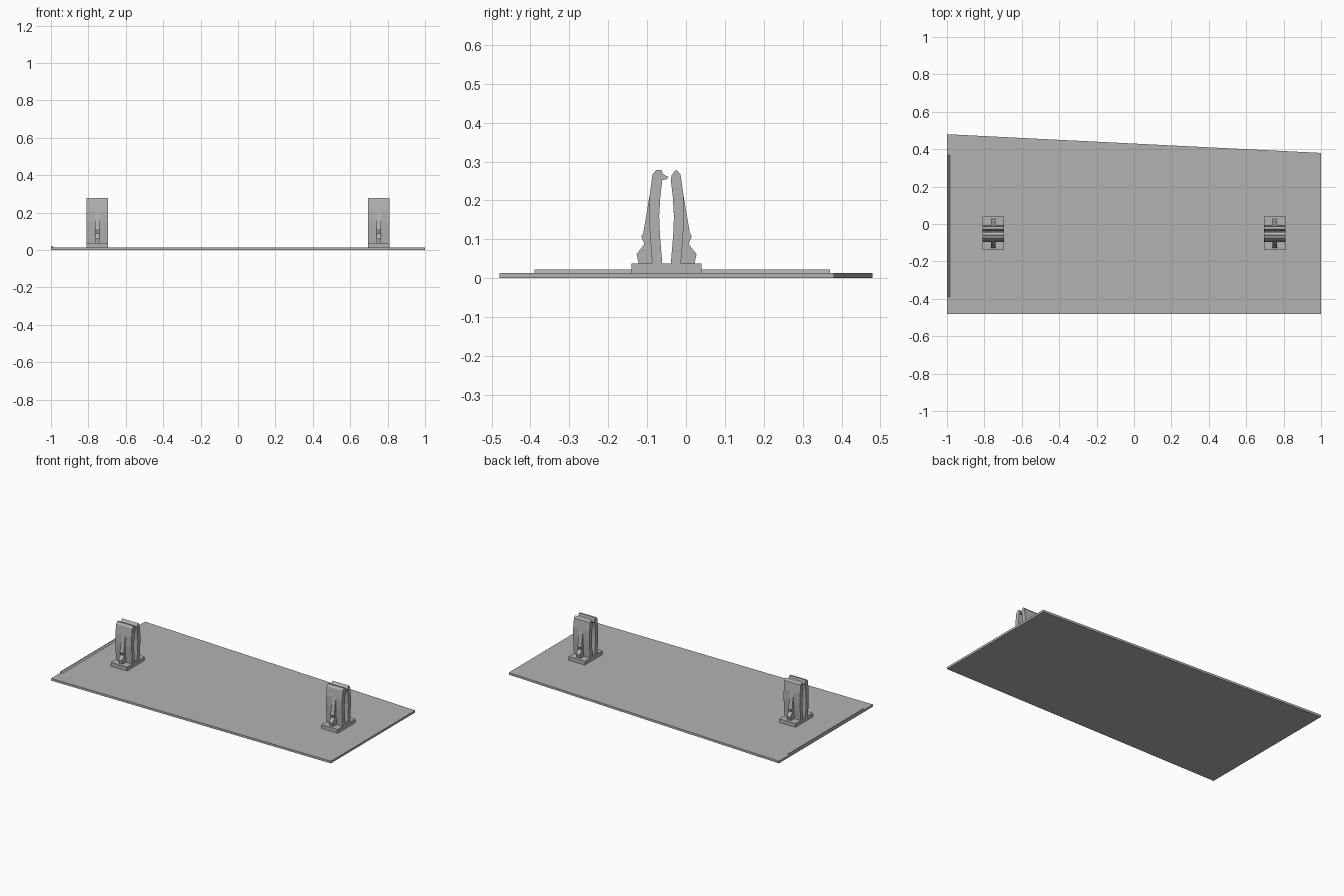
import bpy
import bmesh

cube = bpy.data.objects.get("Cube")
if cube:
    bpy.data.objects.remove(cube, do_unlink=True)

grey = bpy.data.materials.new("plain grey")
grey.use_nodes = True
colour = (0.45, 0.45, 0.45, 1)
grey.diffuse_color = colour
grey.node_tree.nodes["Principled BSDF"].inputs["Base Color"].default_value = colour


def extrude(name, profile, axis, start, end):
    """Extrude a flat profile along axis 'x' (y, z points), 'y' (x, z) or 'z' (x, y)."""
    place = {"x": lambda p: (start, *p),
             "y": lambda p: (p[0], start, p[1]),
             "z": lambda p: (*p, start)}[axis]
    offset = [(end - start) if a == axis else 0 for a in "xyz"]
    bm = bmesh.new()
    face = bm.faces.new([bm.verts.new(place(p)) for p in profile])
    grown = bmesh.ops.extrude_face_region(bm, geom=[face])
    moved = [v for v in grown["geom"] if isinstance(v, bmesh.types.BMVert)]
    bmesh.ops.translate(bm, verts=moved, vec=offset)
    bmesh.ops.recalc_face_normals(bm, faces=bm.faces[:])
    mesh = bpy.data.meshes.new(name)
    bm.to_mesh(mesh)
    bm.free()
    mesh.materials.append(grey)
    obj = bpy.data.objects.new(name, mesh)
    bpy.context.collection.objects.link(obj)
    return obj


# Thin cover plate with a slanted back edge
TOP = 0.014
extrude("cover_plate", [(-1, -0.48), (1, -0.48), (1, 0.38), (-1, 0.48)], "z", 0, TOP)

# Low sloping lip along the right edge
extrude("edge_lip", [(-1, TOP - 0.004), (-0.985, TOP - 0.004), (-0.985, TOP),
                     (-0.994, 0.022), (-1, 0.022)], "y", -0.39, 0.37)

# Snap clips: profiles are measured outwards from the clip's middle plane
MIDDLE = -0.05
BASE_TOP = 0.038
outer = [(0.037, BASE_TOP), (0.041, 0.09), (0.045, 0.15), (0.044, 0.21), (0.036, 0.267)]
inner = [(0.011, 0.253), (0.016, 0.21), (0.019, 0.16), (0.017, 0.11), (0.011, BASE_TOP)]
hooked_tip = [(0.026, 0.279), (0.014, 0.279), (0.009, 0.268), (-0.005, 0.26), (0, 0.254)]
plain_tip = [(0.024, 0.279), (0.013, 0.265)]
rib = [(0.03, BASE_TOP), (0.072, BASE_TOP), (0.077, 0.062), (0.057, 0.088),
       (0.065, 0.108), (0.06, 0.116), (0.044, 0.21), (0.03, 0.21)]

for side, x in (("right", -0.7525), ("left", 0.7525)):
    extrude(f"{side}_clip_base", [(-0.14, TOP), (0.04, TOP), (0.04, BASE_TOP),
                                  (-0.14, BASE_TOP)], "x", x - 0.058, x + 0.058)
    for end, sign, tip in (("front", -1, hooked_tip), ("back", 1, plain_tip)):
        prong = [(MIDDLE + sign * d, z) for d, z in outer + tip + inner]
        extrude(f"{side}_clip_{end}_prong", prong, "x", x - 0.058, x + 0.058)
        wedge = [(MIDDLE + sign * d, z) for d, z in rib]
        extrude(f"{side}_clip_{end}_rib", wedge, "x", x - 0.013, x + 0.013)
